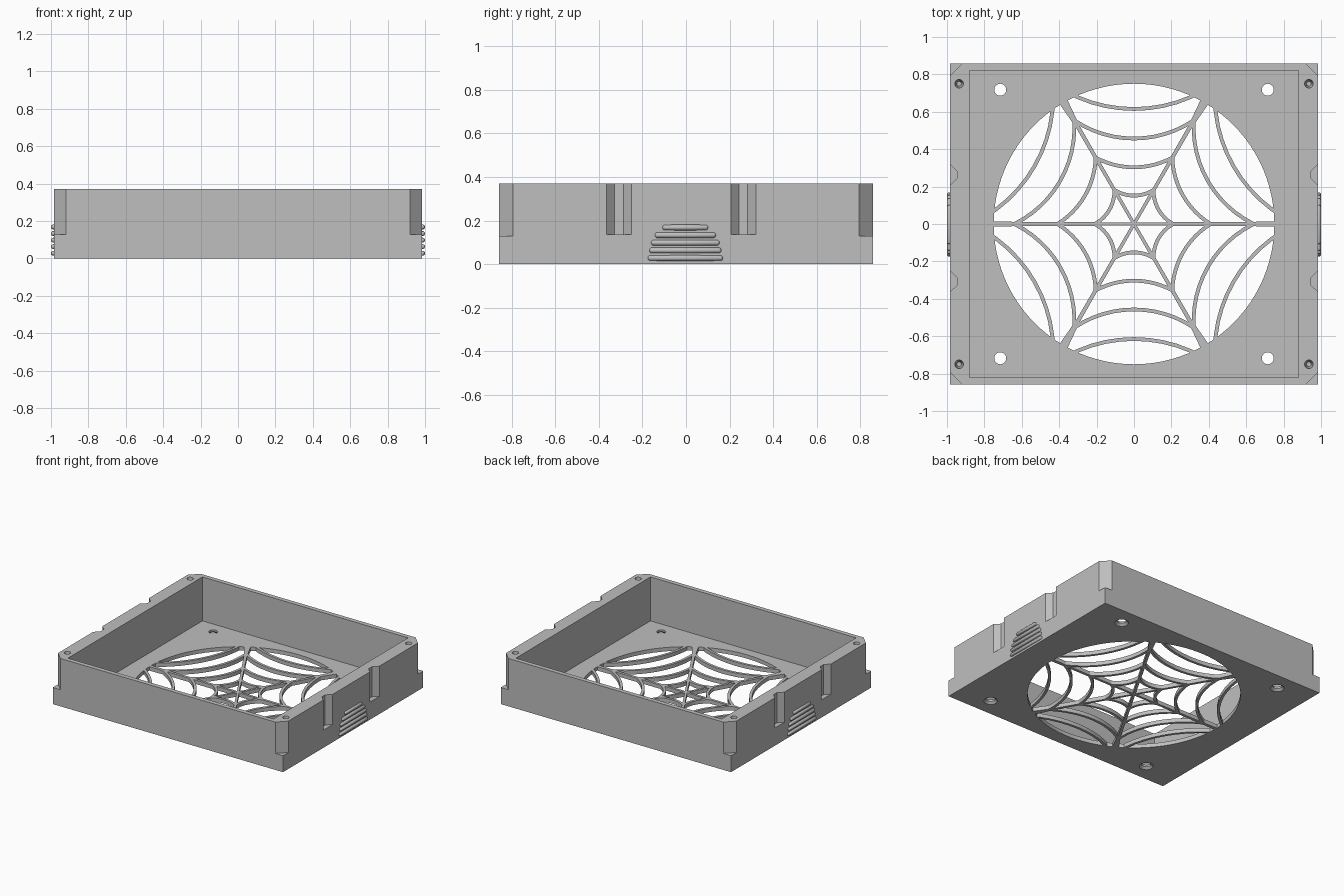
import bpy, bmesh, math
from mathutils import Matrix, Vector

cube = bpy.data.objects.get("Cube")
if cube:
    bpy.data.objects.remove(cube, do_unlink=True)

HX, HY, H = 0.985, 0.857, 0.37      # half width, half depth, height
FLOOR, FAN_R = 0.03, 0.75

grey = bpy.data.materials.new("plain_grey")
grey.use_nodes = True
colour = (0.52, 0.52, 0.52, 1)
grey.diffuse_color = colour
grey.node_tree.nodes["Principled BSDF"].inputs["Base Color"].default_value = colour


def finish(name, bm):
    bmesh.ops.recalc_face_normals(bm, faces=bm.faces)
    mesh = bpy.data.meshes.new(name)
    bm.to_mesh(mesh)
    bm.free()
    mesh.materials.append(grey)
    obj = bpy.data.objects.new(name, mesh)
    bpy.context.collection.objects.link(obj)
    return obj


def prism(bm, outline, z0, z1):
    """Extrude a flat outline of (x, y) points from z0 to z1."""
    low = [bm.verts.new((x, y, z0)) for x, y in outline]
    high = [bm.verts.new((x, y, z1)) for x, y in outline]
    bm.faces.new(low[::-1])
    bm.faces.new(high)
    n = len(low)
    for i in range(n):
        j = (i + 1) % n
        bm.faces.new((low[i], low[j], high[j], high[i]))


def rect(hx, hy):
    return [(-hx, -hy), (hx, -hy), (hx, hy), (-hx, hy)]


def cone(bm, x, y, z0, z1, r0, r1, sides=24):
    bmesh.ops.create_cone(bm, cap_ends=True, segments=sides, radius1=r0, radius2=r1,
                          depth=z1 - z0, matrix=Matrix.Translation((x, y, (z0 + z1) / 2)))


def boolean(obj, cutter, operation, self_hit=False):
    mod = obj.modifiers.new("cut", 'BOOLEAN')
    mod.operation = operation
    mod.solver = 'EXACT'
    mod.use_self = self_hit
    mod.object = cutter
    bpy.context.view_layer.objects.active = obj
    bpy.ops.object.modifier_apply(modifier=mod.name)
    bpy.data.objects.remove(cutter, do_unlink=True)


# Tray body
bm = bmesh.new()
prism(bm, rect(HX, HY), 0, H)
tray = finish("tray_body", bm)

# Inner cavity
bm = bmesh.new()
prism(bm, rect(0.88, 0.822), FLOOR, H + 0.1)
boolean(tray, finish("cavity_cutter", bm), 'DIFFERENCE')

# Round fan opening
bm = bmesh.new()
cone(bm, 0, 0, -0.1, 0.1, FAN_R, FAN_R, 96)
boolean(tray, finish("fan_cutter", bm), 'DIFFERENCE')

# Corner chamfers, side notches and pilot holes
bm = bmesh.new()
for sx in (-1, 1):
    for sy in (-1, 1):
        a, b = 0.065, 0.05
        prism(bm, [(sx * (HX - a), sy * HY), (sx * (HX - a - b), sy * (HY + b)),
                   (sx * (HX + b), sy * (HY + b)), (sx * (HX + b), sy * (HY - a - b))],
              0.128, H + 0.1)
        cone(bm, sx * 0.935, sy * 0.75, H - 0.12, H + 0.001, 0.012, 0.023)
    for yc in (-0.307, 0.263):
        prism(bm, [(sx * (HX + 0.04), yc - 0.097), (sx * 0.947, yc - 0.02),
                   (sx * 0.947, yc + 0.02), (sx * (HX + 0.04), yc + 0.097)],
              0.137, H + 0.1)
boolean(tray, finish("edge_cutter", bm), 'DIFFERENCE')

# Countersunk screw holes through the floor
for z0, z1, r0, r1 in ((-0.05, 0.1, 0.032, 0.032), (-0.001, 0.016, 0.05, 0.032)):
    bm = bmesh.new()
    for sx in (-1, 1):
        for sy in (-1, 1):
            cone(bm, sx * 0.715, sy * 0.718, z0, z1, r0, r1)
    boolean(tray, finish("screw_cutter", bm), 'DIFFERENCE')


# Web grille: spokes and sagging strands, trimmed to the opening
def strand(bm, points, widths):
    left, right = [], []
    for i, p in enumerate(points):
        d = points[min(i + 1, len(points) - 1)] - points[max(i - 1, 0)]
        n = Vector((-d.y, d.x)).normalized() * widths[i] / 2
        left.append(p + n)
        right.append(p - n)
    prism(bm, right + left[::-1], 0, FLOOR)


def polar(r, angle):
    return Vector((r * math.cos(angle), r * math.sin(angle)))


bm = bmesh.new()
rings = [(0.152, 0.21), (0.303, 0.41), (0.457, 0.64), (0.615, 0.87)]
for k in range(6):
    angle = math.radians(60 * k)
    end = 0.03 if k % 3 == 0 else 0.055
    strand(bm, [polar(r, angle) for r in (-0.005, 0.6, 0.8)], (0.017, 0.022, end))
    axis = angle + math.radians(30)
    out, side = polar(1, axis), polar(1, axis + math.pi / 2)
    for near, far in rings:
        half = far * math.sin(math.radians(30))
        sag = far * math.cos(math.radians(30)) - near
        radius = (half * half + sag * sag) / (2 * sag)
        sweep = math.asin(half / radius)
        pts = []
        for i in range(13):
            t = sweep * (i / 6 - 1)
            pts.append(out * (near + radius * (1 - math.cos(t))) + side * radius * math.sin(t))
        strand(bm, pts, [0.02] * len(pts))
web = finish("web_grille", bm)
bm = bmesh.new()
cone(bm, 0, 0, -0.1, 0.1, FAN_R, FAN_R, 96)
boolean(web, finish("web_trim", bm), 'INTERSECT', True)

# Rounded grip ribs on both sides
bm = bmesh.new()
half_lengths = (0.172, 0.165, 0.157, 0.14, 0.105)
R = 0.013
for sx in (-1, 1):
    for i, half in enumerate(half_lengths):
        made = bmesh.ops.create_uvsphere(bm, u_segments=16, v_segments=10, radius=R)["verts"]
        lie = Matrix.Rotation(math.pi / 2, 3, 'X')
        for v in made:
            v.co = lie @ v.co
            shift = half - R
            if abs(v.co.y) < 1e-6:
                shift = 0
            v.co.y += math.copysign(shift, v.co.y)
            v.co += Vector((sx * (1 - R), -0.003, 0.028 + 0.035 * i))
ribs = finish("grip_ribs", bm)

# Smooth round surfaces, keep sharp edges
for obj in (tray, web, ribs):
    bpy.ops.object.select_all(action='DESELECT')
    obj.select_set(True)
    bpy.context.view_layer.objects.active = obj
    bpy.ops.object.shade_smooth_by_angle(angle=math.radians(30))
